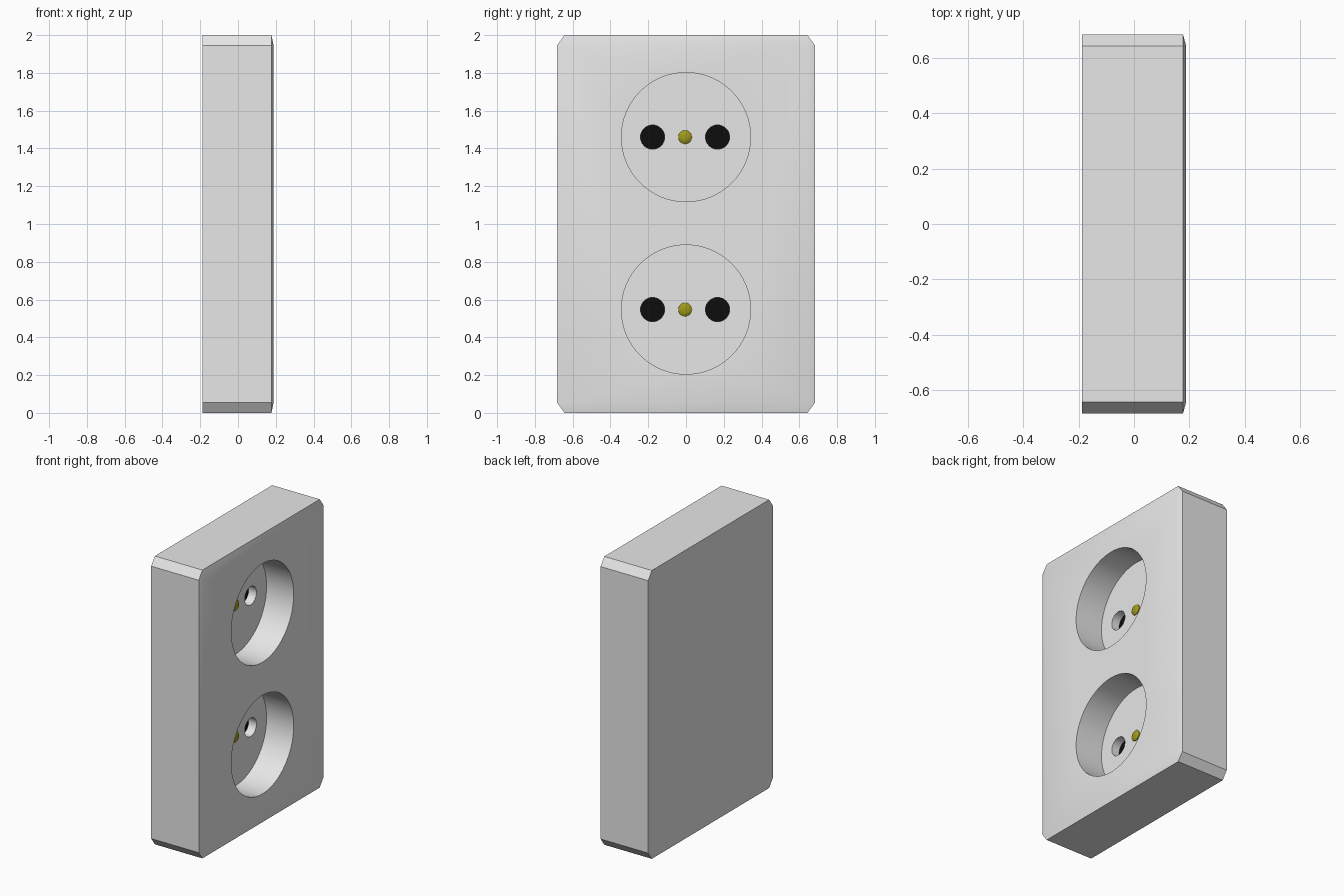
import bpy, bmesh, math

if "Cube" in bpy.data.objects:
    bpy.data.objects.remove(bpy.data.objects["Cube"])

D, W, H = 0.188, 0.683, 2.0        # half depth, half width, height
CY, CZ = 0.04, 0.055               # corner chamfer
RIM_X = 0.177                      # where the front edge begins to slope
FLOOR_X, HOLE_X = -0.02, -0.08     # recess floor, pin hole floor
SOCKETS = (0.547, 1.46)
OFF = -0.005                       # sideways offset of holes and contact


def material(name, rgb):
    m = bpy.data.materials.new(name)
    m.diffuse_color = (*rgb, 1)
    m.use_nodes = True
    m.node_tree.nodes["Principled BSDF"].inputs["Base Color"].default_value = m.diffuse_color
    return m


plastic = material("light_grey_plastic", (0.8, 0.8, 0.8))
black = material("black_hole", (0.004, 0.004, 0.004))
brass = material("olive_brass", (0.35, 0.32, 0.01))


def finish(name, bm, mats):
    bmesh.ops.recalc_face_normals(bm, faces=bm.faces)
    me = bpy.data.meshes.new(name)
    bm.to_mesh(me)
    bm.free()
    ob = bpy.data.objects.new(name, me)
    bpy.context.collection.objects.link(ob)
    for m in mats:
        me.materials.append(m)
    return ob


def lathe_x(name, rings, y, z, sides, mats):
    """Solid of revolution along x from (x, radius) rings."""
    bm = bmesh.new()
    loops = []
    for x, r in rings:
        loops.append([bm.verts.new((x, y + r * math.cos(2 * math.pi * i / sides),
                                    z + r * math.sin(2 * math.pi * i / sides)))
                      for i in range(sides)])
    for a, b in zip(loops, loops[1:]):
        for i in range(sides):
            j = (i + 1) % sides
            bm.faces.new((a[i], a[j], b[j], b[i]))
    bm.faces.new(loops[0])
    bm.faces.new(loops[-1])
    return finish(name, bm, mats)


def smooth(ob):
    bpy.ops.object.select_all(action='DESELECT')
    ob.select_set(True)
    bpy.context.view_layer.objects.active = ob
    bpy.ops.object.shade_smooth_by_angle(angle=math.radians(30))


# Housing: chamfered outline with a shallow sloped front border
bm = bmesh.new()
y, z0, z1 = W - CY, CZ, H - CZ
outline = [(y, 0), (W, z0), (W, z1), (y, H), (-y, H), (-W, z1), (-W, z0), (-y, 0)]
back = [bm.verts.new((-D, a, b)) for a, b in outline]
rim = [bm.verts.new((RIM_X, a, b)) for a, b in outline]
face = [bm.verts.new((D, a, b)) for a, b in ((y, z0), (y, z1), (-y, z1), (-y, z0))]
bm.faces.new(back)
bm.faces.new(face)
for i in range(8):
    j = (i + 1) % 8
    bm.faces.new((back[i], back[j], rim[j], rim[i]))
for k in range(4):
    a, b = 2 * k, 2 * k + 1
    bm.faces.new((rim[a], rim[b], face[k]))
    bm.faces.new((rim[b], rim[(b + 1) % 8], face[(k + 1) % 4], face[k]))
housing = finish("socket_housing", bm, [plastic, black])

# Cut the round recesses and pin holes
cutters = []
for z in SOCKETS:
    cutters.append(lathe_x("recess_cutter", [(FLOOR_X, 0.342), (0.4, 0.342)], 0, z, 64, [plastic]))
    for s in (-1, 1):
        cutters.append(lathe_x("hole_cutter", [(HOLE_X, 0.064), (0.1, 0.064)],
                               OFF + s * 0.172, z, 32, [plastic]))
bpy.context.view_layer.objects.active = housing
for c in cutters:
    c.hide_render = True
    mod = housing.modifiers.new("cut", 'BOOLEAN')
    mod.operation, mod.solver, mod.object = 'DIFFERENCE', 'EXACT', c
    bpy.ops.object.modifier_apply(modifier=mod.name)
for c in cutters:
    bpy.data.objects.remove(c, do_unlink=True)

# Black floors of the pin holes
for p in housing.data.polygons:
    p.material_index = 1 if p.normal.x > 0.9 and abs(p.center.x - HOLE_X) < 0.005 else 0
smooth(housing)

# Small domed contact in the middle of each recess
for z in SOCKETS:
    smooth(lathe_x("centre_contact", [(FLOOR_X - 0.01, 0.036), (FLOOR_X + 0.005, 0.036),
                                      (FLOOR_X + 0.012, 0.027), (FLOOR_X + 0.015, 0.012)],
                   OFF, z, 20, [brass]))
